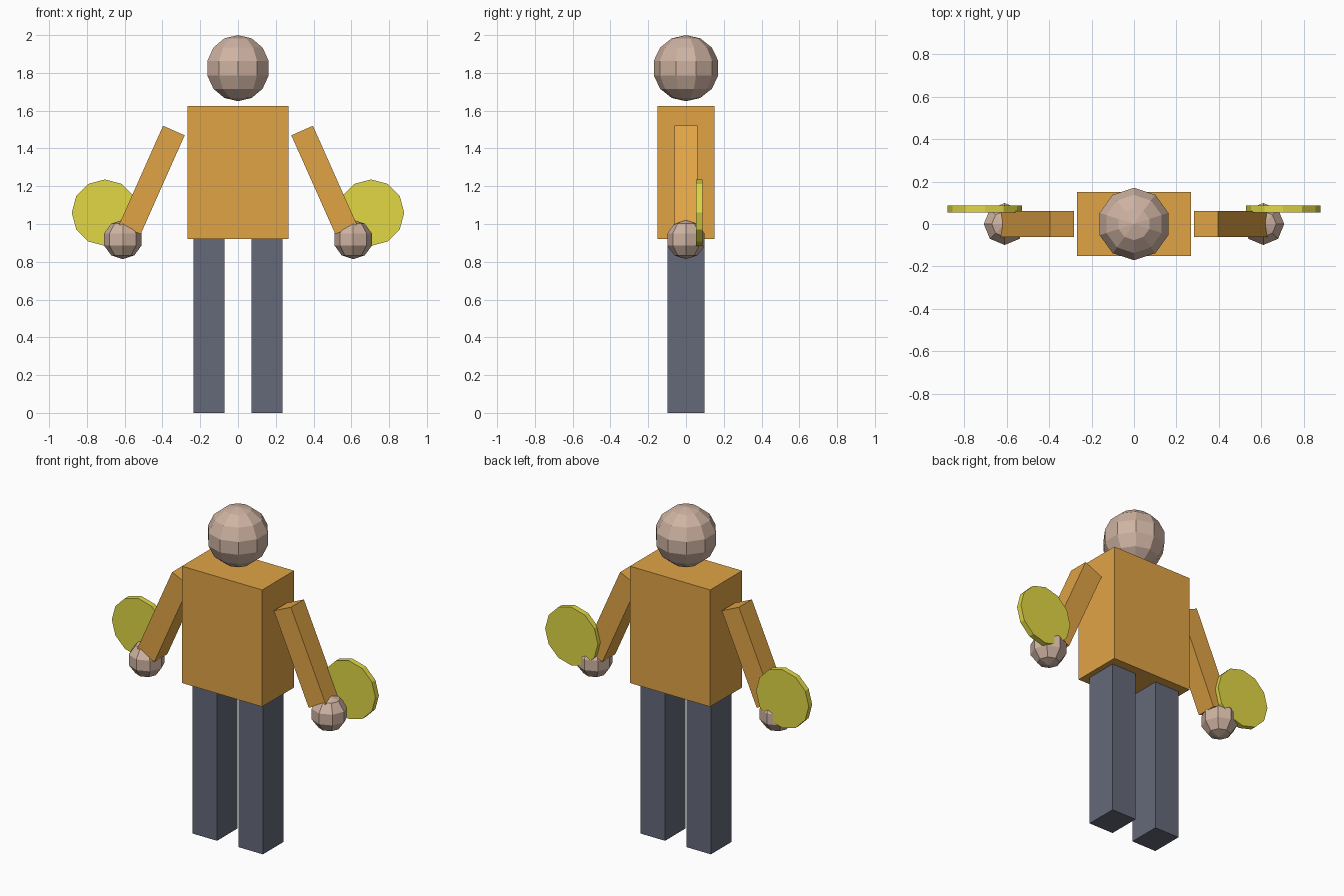
import bpy, bmesh
from math import radians
from mathutils import Matrix

if "Cube" in bpy.data.objects:
    bpy.data.objects.remove(bpy.data.objects["Cube"])


def material(name, rgb):
    m = bpy.data.materials.new(name)
    m.diffuse_color = (*rgb, 1)
    m.use_nodes = True
    m.node_tree.nodes["Principled BSDF"].inputs["Base Color"].default_value = m.diffuse_color
    return m


SHIRT = material("orange", (0.75, 0.37, 0.06))
TROUSERS = material("slate", (0.13, 0.14, 0.19))
SKIN = material("skin", (0.62, 0.45, 0.36))
YELLOW = material("yellow", (0.75, 0.68, 0.06))


def add_object(name, bm, loc, mat, rot_y=0):
    mesh = bpy.data.meshes.new(name)
    bm.to_mesh(mesh)
    bm.free()
    mesh.materials.append(mat)
    ob = bpy.data.objects.new(name, mesh)
    ob.location = loc
    ob.rotation_euler = (0, rot_y, 0)
    bpy.context.collection.objects.link(ob)
    return ob


def box(name, size, loc, mat, rot_y=0):
    bm = bmesh.new()
    bmesh.ops.create_cube(bm, size=1, matrix=Matrix.Diagonal((*size, 1)))
    return add_object(name, bm, loc, mat, rot_y)


def ball(name, radius, segments, rings, loc, mat):
    bm = bmesh.new()
    bmesh.ops.create_uvsphere(bm, u_segments=segments, v_segments=rings, radius=radius)
    return add_object(name, bm, loc, mat)


def disc(name, radius, depth, sides, loc, mat):
    bm = bmesh.new()
    bmesh.ops.create_cone(bm, cap_ends=True, segments=sides, radius1=radius,
                          radius2=radius, depth=depth,
                          matrix=Matrix.Rotation(radians(90), 4, 'X'))
    return add_object(name, bm, loc, mat)


# Head and torso
ball("head", 0.175, 10, 7, (0, 0, 1.825), SKIN)
box("torso", (0.536, 0.304, 0.705), (0, 0, 1.2725), SHIRT)

# Paired limbs, hands and the discs behind the hands
for side, s in (("left", -1), ("right", 1)):
    box(f"{side}_leg", (0.164, 0.196, 0.92), (s * 0.153, 0, 0.46), TROUSERS)
    box(f"{side}_arm", (0.125, 0.124, 0.573), (s * 0.456, 0, 1.233), SHIRT, -s * radians(24))
    ball(f"{side}_hand", 0.104, 8, 5, (s * 0.61, 0, 0.918), SKIN)
    disc(f"{side}_disc", 0.176, 0.033, 12, (s * 0.704, 0.07, 1.06), YELLOW)
